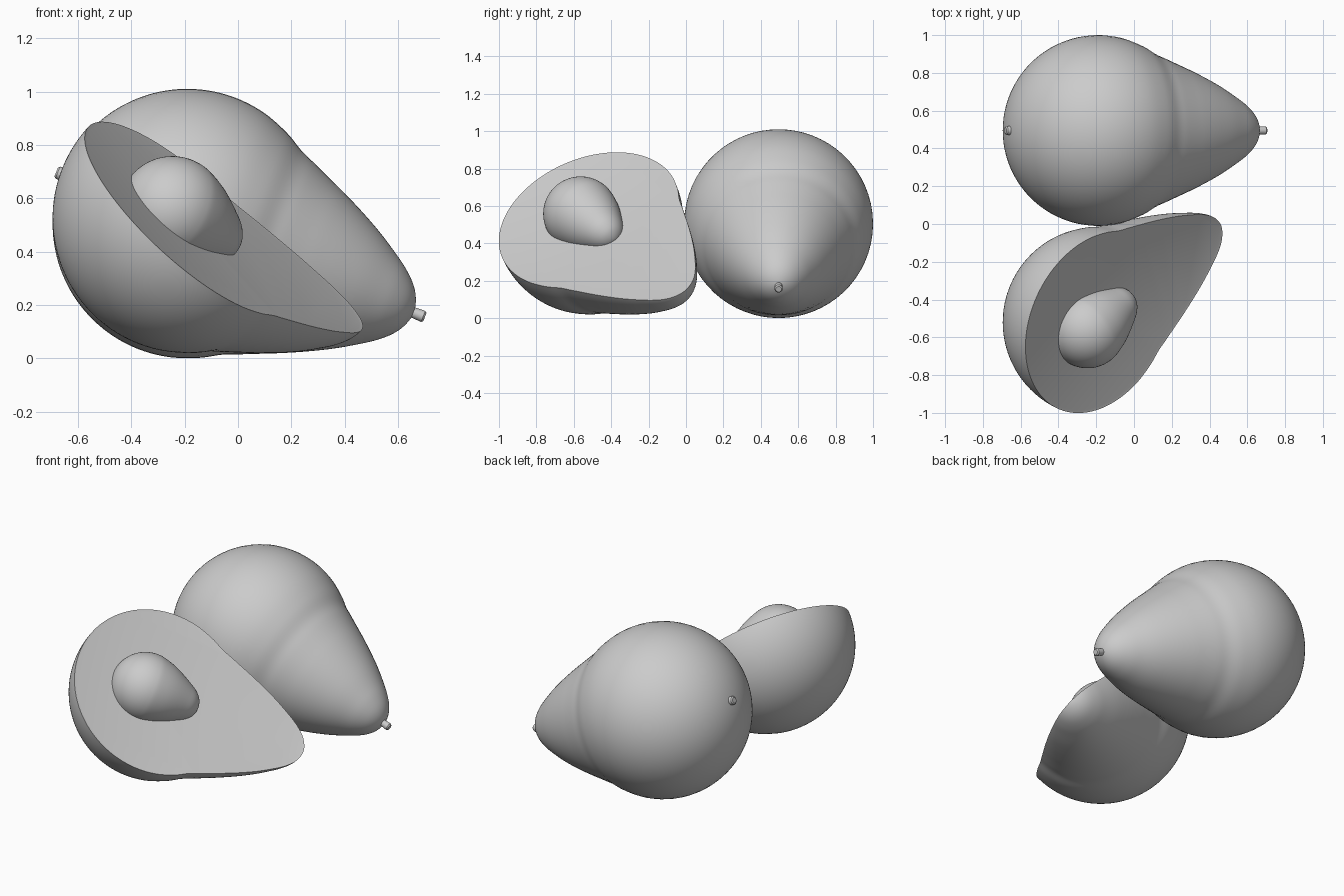
import bpy, bmesh, math
from mathutils import Vector, Matrix

if "Cube" in bpy.data.objects:
    bpy.data.objects.remove(bpy.data.objects["Cube"])

grey = bpy.data.materials.new("plain_grey")
grey.diffuse_color = (0.6, 0.6, 0.6, 1)
grey.use_nodes = True
grey.node_tree.nodes["Principled BSDF"].inputs["Base Color"].default_value = grey.diffuse_color


def smooth_curve(pts, steps=5):
    """Catmull-Rom curve through the (s, r) points."""
    p = [Vector(q) for q in pts]
    p = [Vector((p[1].x, -p[1].y))] + p + [Vector((p[-2].x, -p[-2].y))]
    out = []
    for a, b, c, d in zip(p, p[1:], p[2:], p[3:]):
        for i in range(steps):
            t = i / steps
            out.append(0.5 * (2 * b + (c - a) * t + (2 * a - 5 * b + 4 * c - d) * t * t
                              + (3 * b - a - 3 * c + d) * t ** 3))
    return out + [p[-2]]


def round_end(centre, radius, last, n=9):
    """Points on a circular arc from the rear pole to the angle `last`."""
    return [(centre - radius * math.cos(last * i / n), radius * math.sin(last * i / n))
            for i in range(n + 1)]


def frame(origin, axis, up):
    """Local x along the fruit axis, local z along the cut normal."""
    x = Vector(axis).normalized()
    y = Vector(up).cross(x).normalized()
    m = Matrix((x, y, x.cross(y))).transposed().to_4x4()
    m.translation = Vector(origin)
    return m


def revolve(name, profile, matrix, half=False, segs=64, rim=0.015):
    bm = bmesh.new()
    span, start = (math.pi, math.pi) if half else (2 * math.pi, 0)
    angles = [start + span * i / segs for i in range(segs + 1)]
    rings = [[bm.verts.new((s, r * math.cos(a), r * math.sin(a))) for s, r in profile]
             for a in angles]
    for r0, r1 in zip(rings, rings[1:]):
        for i in range(len(profile) - 1):
            bm.faces.new((r0[i], r0[i + 1], r1[i + 1], r1[i]))
    bmesh.ops.remove_doubles(bm, verts=bm.verts, dist=1e-5)
    if half:
        # flat cut face with a thin skin rim
        edges = [e for e in bm.edges if e.is_boundary]
        cap = bmesh.ops.holes_fill(bm, edges=edges, sides=0)["faces"]
        bmesh.ops.recalc_face_normals(bm, faces=bm.faces)
        bmesh.ops.inset_region(bm, faces=cap, thickness=rim, depth=-0.003)
    else:
        bmesh.ops.recalc_face_normals(bm, faces=bm.faces)
    me = bpy.data.meshes.new(name)
    bm.to_mesh(me)
    bm.free()
    me.materials.append(grey)
    ob = bpy.data.objects.new(name, me)
    ob.matrix_world = matrix
    bpy.context.collection.objects.link(ob)
    bpy.ops.object.select_all(action='DESELECT')
    ob.select_set(True)
    bpy.context.view_layer.objects.active = ob
    bpy.ops.object.shade_smooth_by_angle(angle=math.radians(35))
    return ob


# pear-shaped fruit profile: round base, slightly waisted neck, blunt tip
fruit = smooth_curve(round_end(0, 0.505, math.radians(116)) + [
    (0.30, 0.410), (0.36, 0.385), (0.43, 0.355), (0.50, 0.325), (0.59, 0.283), (0.68, 0.236),
    (0.76, 0.187), (0.82, 0.146), (0.87, 0.100), (0.90, 0.052), (0.912, 0)])
# egg-shaped stone profile
stone = smooth_curve(round_end(-0.078, 0.2, math.radians(100)) + [
    (0.02, 0.180), (0.08, 0.156), (0.15, 0.120), (0.20, 0.090), (0.235, 0.052), (0.25, 0)])

whole = frame((-0.19, 0.495, 0.505), (0.93, 0, -0.366), (0, 0, 1))
cut = frame((-0.19, -0.52, 0.525), (0.716, 0.558, -0.42), (0.637, -0.315, 0.704))

# whole fruit with stem and base button
revolve("whole_fruit", fruit, whole)
revolve("stem", [(0.88, 0), (0.88, 0.019), (0.95, 0.022), (0.957, 0.016), (0.957, 0)], whole, segs=20)
revolve("base_button", [(-0.49, 0), (-0.49, 0.026), (-0.522, 0.024), (-0.528, 0.017), (-0.528, 0)],
        whole, segs=20)

# cut half with its stone
revolve("half_fruit", fruit, cut, half=True)
revolve("stone", stone, cut)
